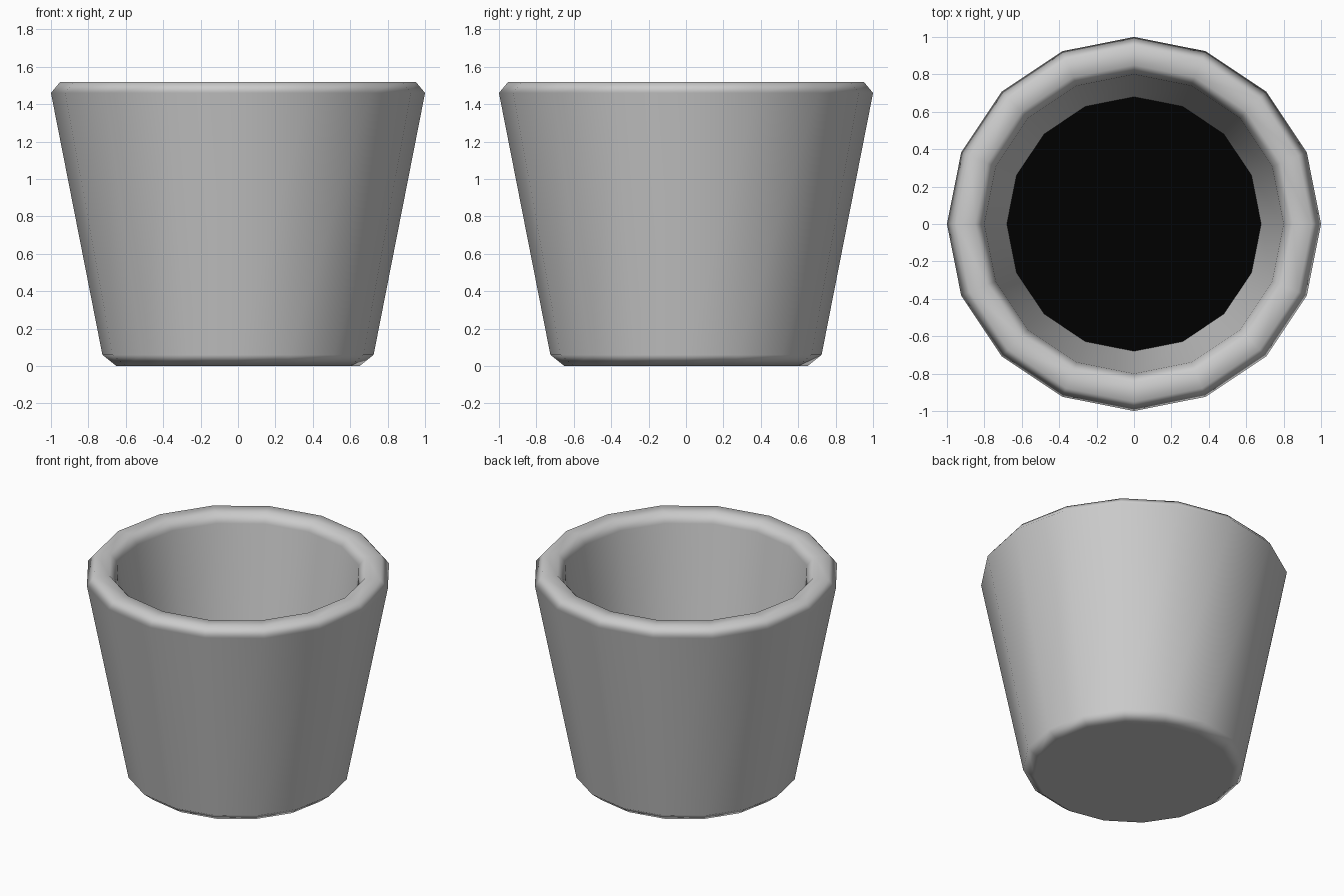
import bpy, bmesh, math

if "Cube" in bpy.data.objects:
    bpy.data.objects.remove(bpy.data.objects["Cube"])

SIDES = 16


def ring(bm, r, z):
    return [bm.verts.new((r * math.cos(2 * math.pi * i / SIDES),
                          r * math.sin(2 * math.pi * i / SIDES), z))
            for i in range(SIDES)]


def finish(bm, name):
    mesh = bpy.data.meshes.new(name)
    bm.to_mesh(mesh)
    bm.free()
    obj = bpy.data.objects.new(name, mesh)
    bpy.context.collection.objects.link(obj)
    return obj


# Pot: chamfered base, flared wall, thick chamfered rim, inner wall down to the filling
SOIL_R, SOIL_Z = 0.68, 0.72
profile = [(0.65, 0.0), (0.725, 0.06), (1.0, 1.46), (0.95, 1.52),
           (0.85, 1.52), (0.80, 1.46), (SOIL_R, SOIL_Z)]
bm = bmesh.new()
rings = [ring(bm, r, z) for r, z in profile]
bm.faces.new(rings[0][::-1])
for a, b in zip(rings, rings[1:]):
    for i in range(SIDES):
        j = (i + 1) % SIDES
        bm.faces.new((a[i], a[j], b[j], b[i]))
for f in bm.faces:
    f.smooth = True
pot = finish(bm, "pot")
weighted = pot.modifiers.new("Weighted normals", 'WEIGHTED_NORMAL')
weighted.weight = 100

# Black filling surface inside the pot
bm = bmesh.new()
bm.faces.new(ring(bm, SOIL_R, SOIL_Z))
soil = finish(bm, "soil")
black = bpy.data.materials.new("black_soil")
black.diffuse_color = (0.0, 0.0, 0.0, 1.0)
black.use_nodes = True
black.node_tree.nodes["Principled BSDF"].inputs["Base Color"].default_value = black.diffuse_color
soil.data.materials.append(black)
